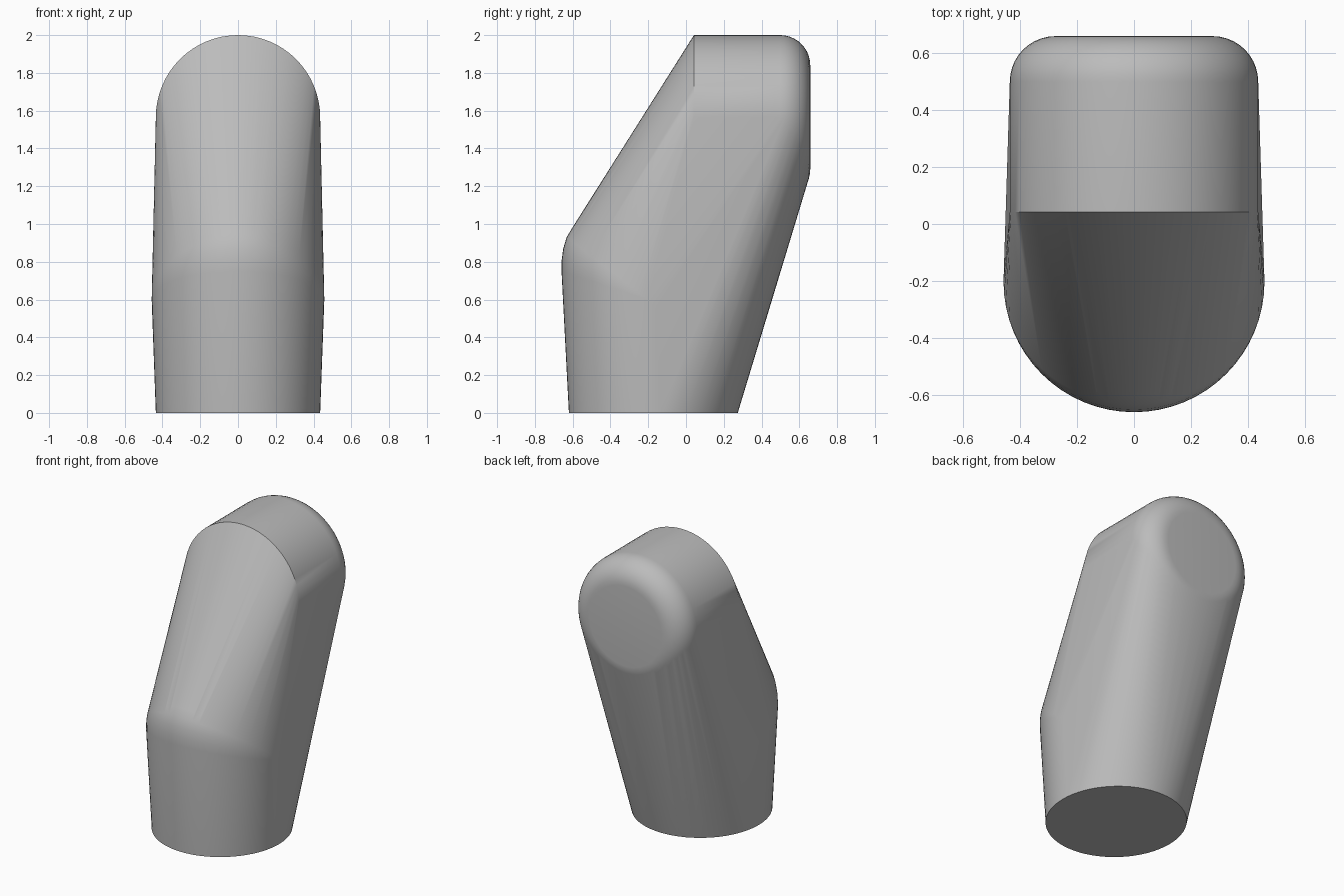
import bpy, bmesh
from math import sin, cos, pi, radians

cube = bpy.data.objects.get("Cube")
if cube:
    bpy.data.objects.remove(cube, do_unlink=True)

grey = bpy.data.materials.new("plain grey")
grey.use_nodes = True
colour = (0.5, 0.5, 0.5, 1)
grey.diffuse_color = colour
grey.node_tree.nodes["Principled BSDF"].inputs["Base Color"].default_value = colour

SIDES = 64
angles = [2 * pi * i / SIDES for i in range(SIDES)]
points = []


def tilted_ring(rx, ry, y, z, rise):
    """Flat ring round the stem, lifted by rise at the front."""
    points.extend((rx * sin(a), y - ry * cos(a), z + rise * cos(a)) for a in angles)


def upright_ring(r, y):
    """Ring round the lengthwise axis of the head."""
    points.extend((r * sin(a), y, 1.565 + r * cos(a)) for a in angles)


# Stem: foot, then the rounded elbow at the front
tilted_ring(0.435, 0.447, -0.173, 0, 0)
for ry, rise in ((0.457, 0.15), (0.456, 0.21), (0.448, 0.27), (0.43, 0.33), (0.4, 0.38)):
    tilted_ring(0.457, ry, -0.202, 0.6, rise)

# Head: sharp front rim, filleted back rim
HEAD, FILLET, BACK = 0.435, 0.16, 0.658
upright_ring(HEAD, 0.042)
for i in range(11):
    t = i / 10 * pi / 2
    upright_ring(HEAD - FILLET * (1 - cos(t)), BACK - FILLET * (1 - sin(t)))

# Skin stretched over all the rings
bm = bmesh.new()
for p in points:
    bm.verts.new(p)
hull = bmesh.ops.convex_hull(bm, input=bm.verts[:])
spare = {v for v in hull["geom_interior"] + hull["geom_unused"]
         if isinstance(v, bmesh.types.BMVert)}
bmesh.ops.delete(bm, geom=list(spare), context="VERTS")
bmesh.ops.dissolve_limit(bm, angle_limit=radians(0.5), verts=bm.verts[:], edges=bm.edges[:])
bmesh.ops.recalc_face_normals(bm, faces=bm.faces[:])
mesh = bpy.data.meshes.new("bent_body")
bm.to_mesh(mesh)
bm.free()
mesh.materials.append(grey)
body = bpy.data.objects.new("bent_body", mesh)
bpy.context.collection.objects.link(body)

bpy.ops.object.select_all(action="DESELECT")
body.select_set(True)
bpy.context.view_layer.objects.active = body
bpy.ops.object.shade_smooth_by_angle(angle=radians(30))
